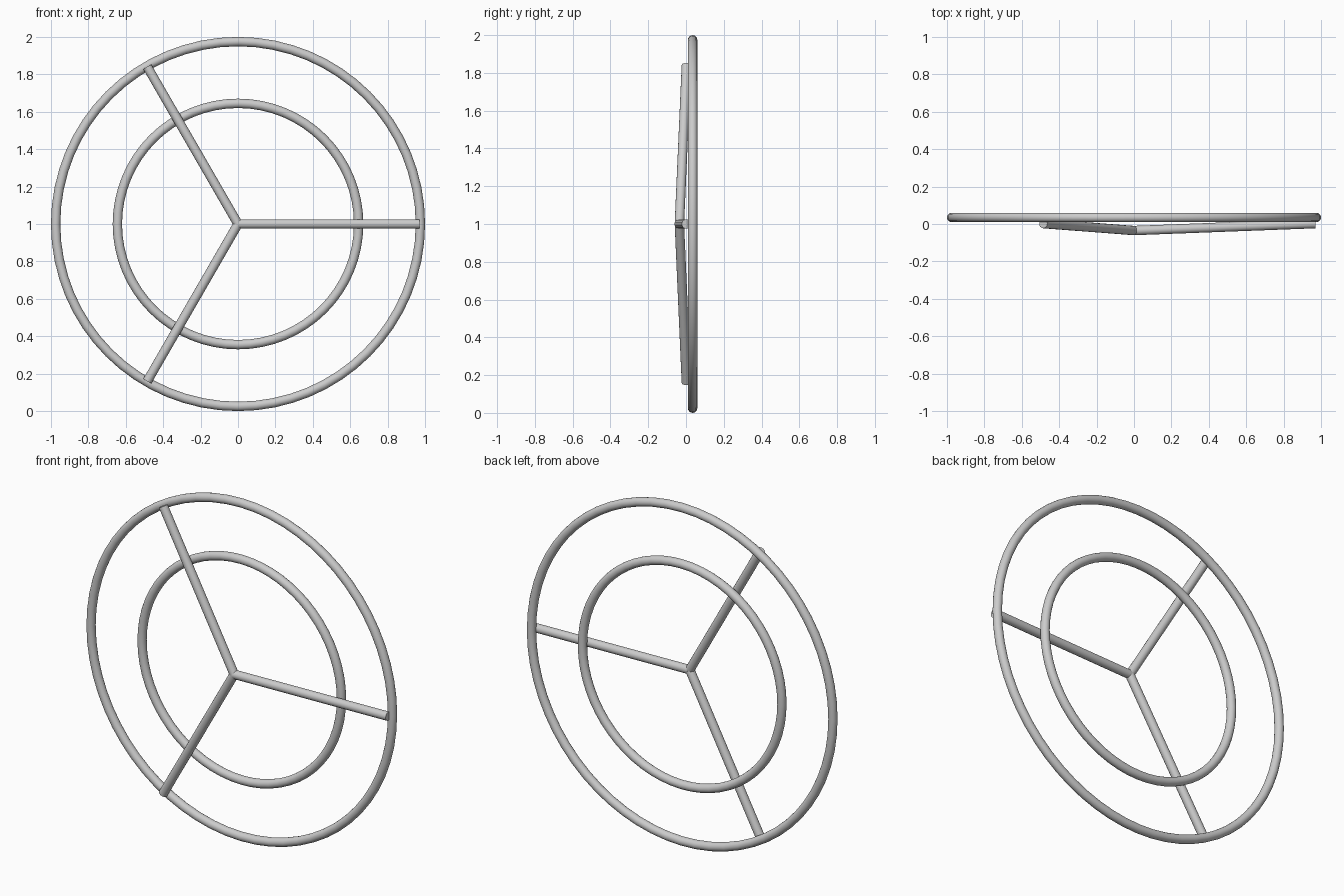
import bpy
from math import pi, cos, sin
from mathutils import Vector

if "Cube" in bpy.data.objects:
    bpy.data.objects.remove(bpy.data.objects["Cube"])

TUBE = 0.025   # tube radius shared by every part
MID_Z = 1.0    # height of the wheel centre


def smooth(obj, name):
    obj.name = name
    bpy.ops.object.shade_smooth_by_angle(angle=pi / 5)


def ring(name, radius):
    bpy.ops.mesh.primitive_torus_add(
        major_segments=64, minor_segments=16,
        major_radius=radius, minor_radius=TUBE,
        location=(0, 0.035, MID_Z), rotation=(pi / 2, 0, 0))
    smooth(bpy.context.object, name)


def spoke(name, start, end):
    axis = end - start
    bpy.ops.mesh.primitive_cylinder_add(
        vertices=16, radius=TUBE, depth=axis.length,
        location=(start + end) / 2,
        rotation=axis.to_track_quat('Z', 'Y').to_euler())
    smooth(bpy.context.object, name)


# Two concentric rings
ring("outer_ring", 0.975)
ring("inner_ring", 0.645)

# Three spokes that lean forward to meet at the hub
hub = Vector((0, -0.035, MID_Z))
for i in range(3):
    a = i * 2 * pi / 3
    tip = Vector((0.97 * cos(a), 0.002, MID_Z + 0.97 * sin(a)))
    spoke(f"spoke_{i + 1}", hub, tip)
